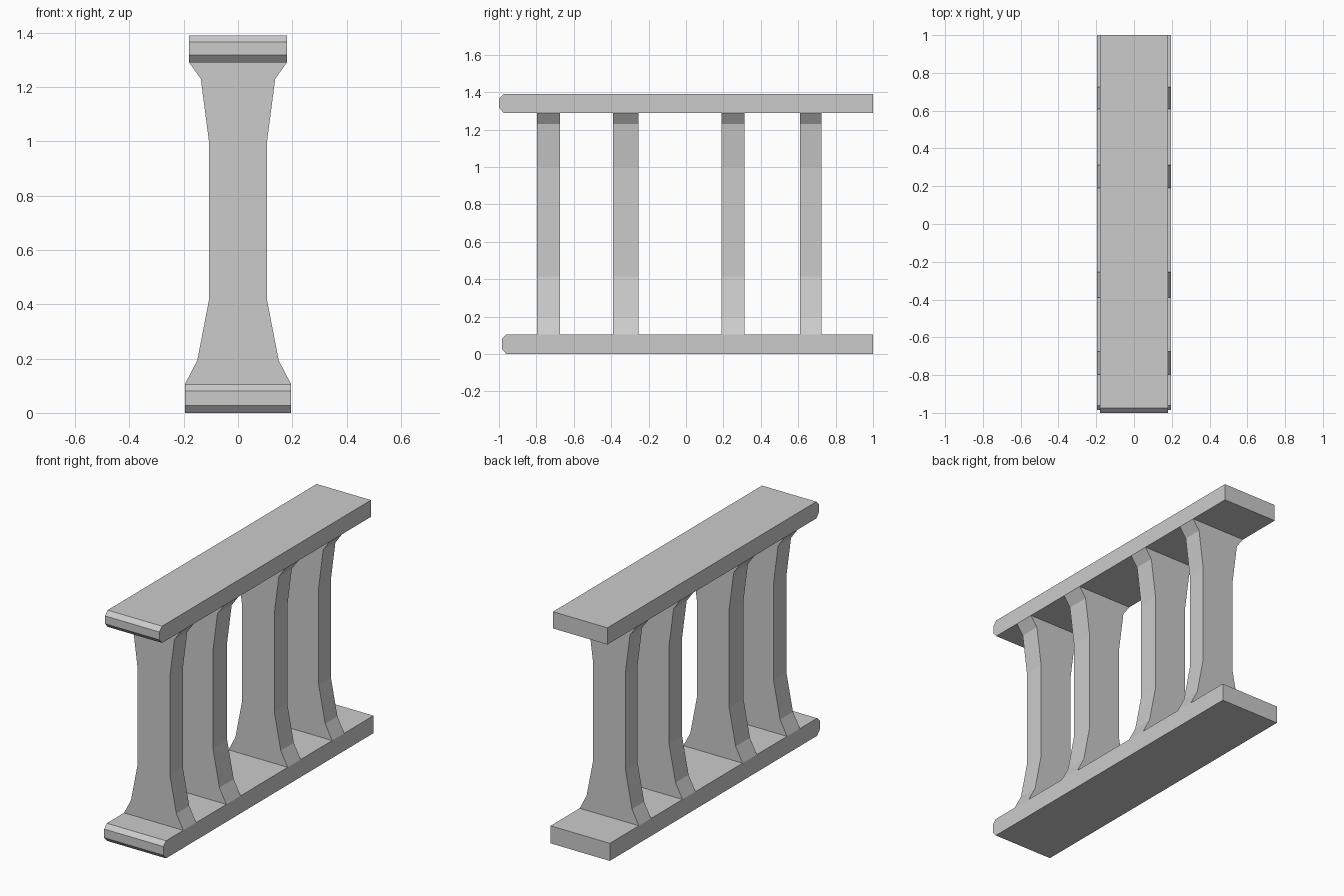
import bpy
import bmesh
from mathutils import Vector

if "Cube" in bpy.data.objects:
    bpy.data.objects.remove(bpy.data.objects["Cube"])


def extrude_outline(name, outline, offset):
    """Extrude a closed 3D outline into a flat-faced solid."""
    bm = bmesh.new()
    face = bm.faces.new([bm.verts.new(p) for p in outline])
    ext = bmesh.ops.extrude_face_region(bm, geom=[face])
    moved = [g for g in ext["geom"] if isinstance(g, bmesh.types.BMVert)]
    bmesh.ops.translate(bm, verts=moved, vec=Vector(offset))
    bmesh.ops.recalc_face_normals(bm, faces=bm.faces)
    mesh = bpy.data.meshes.new(name)
    bm.to_mesh(mesh)
    bm.free()
    obj = bpy.data.objects.new(name, mesh)
    bpy.context.collection.objects.link(obj)
    return obj


def rail(name, half_width, front, z0, z1):
    """Long rail with a chamfered front end and a square back end."""
    c = 0.025
    side = [(front + c, z0), (1.0, z0), (1.0, z1), (front + c, z1),
            (front, z1 - c), (front, z0 + c + 0.003)]
    extrude_outline(name, [(-half_width, y, z) for y, z in side],
                    (2 * half_width, 0, 0))


# Base rail and hand rail
rail("base_rail", 0.196, -0.985, 0.0, 0.105)
rail("hand_rail", 0.18, -1.0, 1.29, 1.39)

# Flat balusters, flared at both ends: (half width, height)
flare = [(0.196, 0.105), (0.15, 0.193), (0.107, 0.415),
         (0.107, 1.0), (0.137, 1.23), (0.18, 1.29)]
outline = flare + [(-x, z) for x, z in reversed(flare)]
spans = [(-0.797, -0.675), (-0.39, -0.255), (0.19, 0.313), (0.61, 0.725)]
for i, (y0, y1) in enumerate(spans, 1):
    extrude_outline(f"baluster_{i}", [(x, y0, z) for x, z in outline],
                    (0, y1 - y0, 0))
